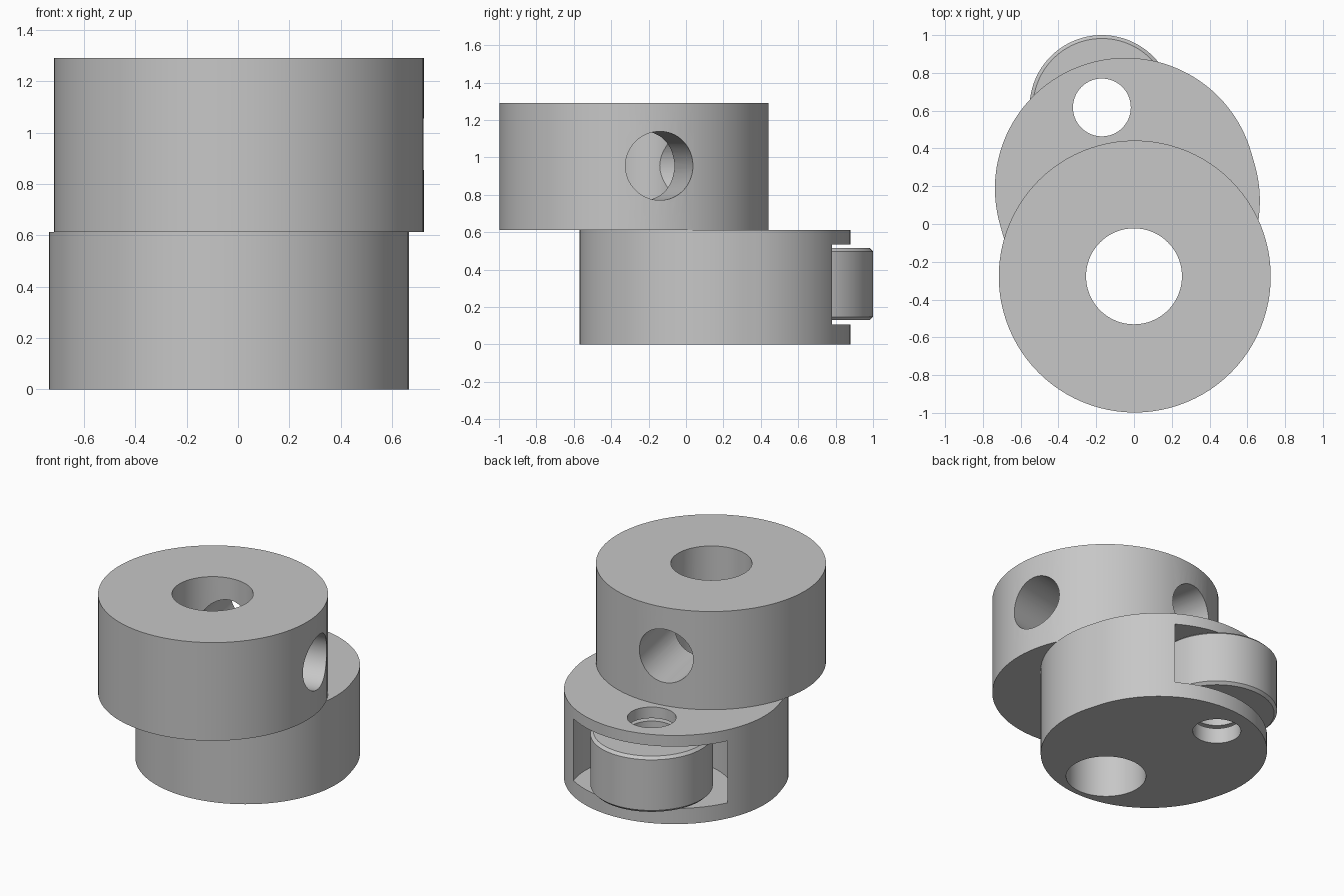
import bpy, bmesh, math
from mathutils import Matrix, Vector

if "Cube" in bpy.data.objects:
    bpy.data.objects.remove(bpy.data.objects["Cube"])

GREY = (0.57, 0.57, 0.57, 1)
metal = bpy.data.materials.new("plain grey metal")
metal.use_nodes = True
metal.diffuse_color = GREY
metal.node_tree.nodes["Principled BSDF"].inputs["Base Color"].default_value = GREY

BORE = (0.0, -0.277)
PIN = (-0.17, 0.617)
SEAM, TOP = 0.612, 1.29


def add_object(name, bm):
    bmesh.ops.recalc_face_normals(bm, faces=bm.faces)
    mesh = bpy.data.meshes.new(name)
    bm.to_mesh(mesh)
    bm.free()
    mesh.materials.append(metal)
    obj = bpy.data.objects.new(name, mesh)
    bpy.context.collection.objects.link(obj)
    return obj


def extrude_outline(name, points, z0, z1):
    bm = bmesh.new()
    face = bm.faces.new([bm.verts.new((x, y, z0)) for x, y in points])
    new = bmesh.ops.extrude_face_region(bm, geom=[face])["geom"]
    moved = [v for v in new if isinstance(v, bmesh.types.BMVert)]
    bmesh.ops.translate(bm, verts=moved, vec=(0, 0, z1 - z0))
    return add_object(name, bm)


def arc(centre, radius, start=0, sweep=math.tau, count=96, closed=False):
    steps = count - 1 if closed else count
    return [(centre[0] + radius * math.cos(start + sweep * i / steps),
             centre[1] + radius * math.sin(start + sweep * i / steps))
            for i in range(count)]


def cylinder(name, centre, radius, z0, z1):
    return extrude_outline(name, arc(centre, radius), z0, z1)


def cut(obj, *cutters):
    bpy.context.view_layer.objects.active = obj
    for cutter in cutters:
        cutter.hide_render = True
        mod = obj.modifiers.new("cut", "BOOLEAN")
        mod.operation = "DIFFERENCE"
        mod.solver = "EXACT"
        mod.object = cutter
        bpy.ops.object.modifier_apply(modifier=mod.name)
        bpy.data.objects.remove(cutter)


def smooth(obj):
    bpy.ops.object.select_all(action="DESELECT")
    obj.select_set(True)
    bpy.context.view_layer.objects.active = obj
    bpy.ops.object.shade_smooth_by_angle(angle=math.radians(30))


# Upper collar with a shaft bore and two screw holes at right angles
collar = cylinder("upper_collar", (0.004, -0.278), 0.72, SEAM, TOP)
cut(collar, cylinder("collar_bore", BORE, 0.254, SEAM - 0.1, TOP + 0.1))
for angle in (11, 101):
    direction = Vector((math.cos(math.radians(angle)), math.sin(math.radians(angle)), 0))
    turn = direction.to_track_quat("Z", "Y").to_matrix().to_4x4()
    bm = bmesh.new()
    bmesh.ops.create_cone(bm, cap_ends=True, segments=64, radius1=0.184,
                          radius2=0.184, depth=0.9)
    place = Matrix.Translation(Vector((*BORE, 0.955)) + direction * 0.45)
    bmesh.ops.transform(bm, matrix=place @ turn, verts=bm.verts)
    cut(collar, add_object("screw_hole", bm))
smooth(collar)

# Lower eccentric body: slightly stretched disc
tilt = math.radians(106)
offset = Vector((math.cos(tilt), math.sin(tilt))) * 0.034
middle = Vector((-0.035, 0.155))
outline = (arc(middle + offset, 0.692, tilt - math.pi / 2, math.pi, 64, True)
           + arc(middle - offset, 0.692, tilt + math.pi / 2, math.pi, 64, True))
body = extrude_outline("eccentric_body", outline, 0, SEAM)
cut(body,
    cylinder("body_bore", BORE, 0.254, -0.1, SEAM + 0.1),
    cylinder("roller_pocket", PIN, 0.51, 0.108, 0.535),
    cylinder("pin_hole", PIN, 0.153, -0.1, SEAM + 0.1))
smooth(body)

# Chamfered roller held in the pocket
roller = cylinder("roller", PIN, 0.383, 0.13, 0.515)
bm = bmesh.new()
bm.from_mesh(roller.data)
rims = [e for e in bm.edges if abs(e.verts[0].co.z - e.verts[1].co.z) < 1e-4]
bmesh.ops.bevel(bm, geom=rims, offset=0.018, segments=1, affect="EDGES")
bm.to_mesh(roller.data)
bm.free()
cut(roller, cylinder("roller_bore", PIN, 0.153, 0, SEAM))
smooth(roller)
